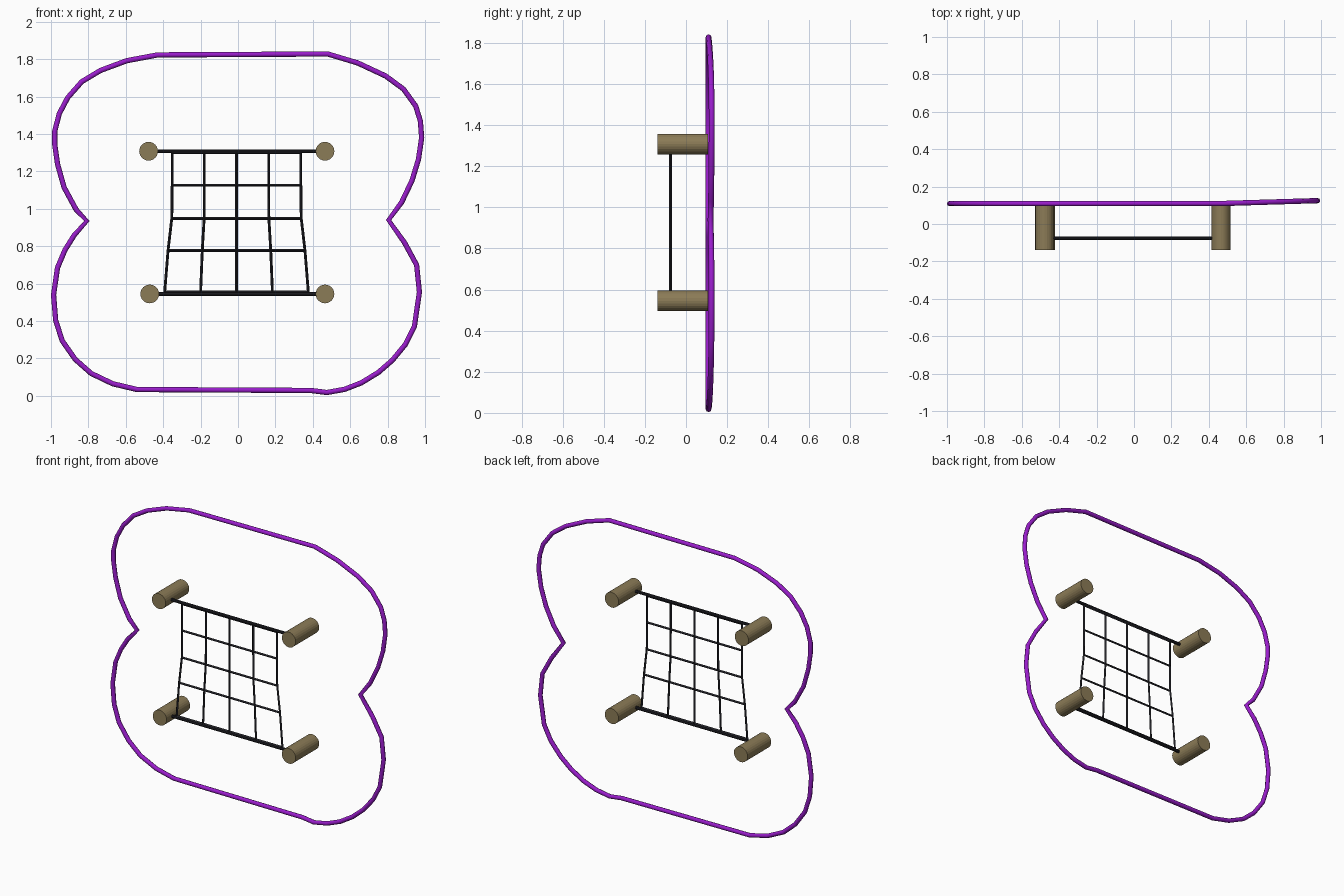
import bpy, bmesh, math
from mathutils import Vector

if "Cube" in bpy.data.objects:
    bpy.data.objects.remove(bpy.data.objects["Cube"])


def material(name, rgb):
    m = bpy.data.materials.new(name)
    m.diffuse_color = (*rgb, 1)
    m.use_nodes = True
    m.node_tree.nodes["Principled BSDF"].inputs["Base Color"].default_value = m.diffuse_color
    return m


PURPLE = material("purple", (0.32, 0.012, 0.6))
TAN = material("tan", (0.26, 0.2, 0.095))
BLACK = material("black", (0.015, 0.015, 0.02))


def rod(name, a, b, radius, sides, mat):
    a, b = Vector(a), Vector(b)
    bpy.ops.mesh.primitive_cylinder_add(vertices=sides, radius=radius,
                                        depth=(b - a).length, location=(a + b) / 2)
    o = bpy.context.object
    o.name = name
    o.rotation_euler = (b - a).to_track_quat('Z', 'Y').to_euler()
    o.data.materials.append(mat)
    return o


# Purple outline loop: (x, z) path, bending slightly backward on the right
path = [(-.43, 1.823), (.48, 1.828), (.64, 1.78), (.79, 1.71), (.885, 1.64), (.95, 1.55),
        (.975, 1.47), (.982, 1.38), (.965, 1.265), (.93, 1.15), (.875, 1.035), (.805, .94),
        (.89, .82), (.955, .70), (.97, .555), (.943, .37), (.895, .275), (.825, .19),
        (.75, .125), (.66, .07), (.57, .035), (.475, .018), (.39, .029), (-.54, .034),
        (-.67, .065), (-.785, .12), (-.87, .195), (-.94, .295), (-.975, .405), (-.986, .54),
        (-.965, .685), (-.925, .78), (-.875, .86), (-.808, .935), (-.865, .995),
        (-.93, 1.115), (-.965, 1.24), (-.98, 1.345), (-.98, 1.415), (-.955, 1.51),
        (-.91, 1.595), (-.835, 1.68), (-.735, 1.74), (-.595, 1.792)]
cu = bpy.data.curves.new("outline_loop", 'CURVE')
cu.dimensions = '3D'
cu.bevel_depth = 0.014
cu.bevel_resolution = 2
sp = cu.splines.new('POLY')
sp.points.add(len(path) - 1)
for p, (x, z) in zip(sp.points, path):
    p.co = (x, 0.109 + 0.03 * max(0, x - 0.45), z, 1)
sp.use_cyclic_u = True
cu.materials.append(PURPLE)
bpy.context.collection.objects.link(bpy.data.objects.new("outline_loop", cu))

# Four pegs and the two bars between them
for row, z, left in (("top", 1.308, -0.478), ("bottom", 0.545, -0.472)):
    for side, x in (("left", left), ("right", 0.465)):
        rod(f"{row}_{side}_peg", (x, -0.138, z), (x, 0.106, z), 0.05, 24, TAN)
    rod(f"{row}_bar", (left, -0.076, z), (0.465, -0.076, z), 0.01, 8, BLACK)

# Net: a flaring 4 x 4 grid turned into strands
bm = bmesh.new()
rows = [(1.3, .344), (1.126, .344), (.949, .346), (.778, .366), (.555, .384)]
grid = [[bm.verts.new((-.008 + w * i / 2, -.076, z)) for i in range(-2, 3)] for z, w in rows]
for r in range(4):
    for c in range(4):
        bm.faces.new((grid[r][c], grid[r + 1][c], grid[r + 1][c + 1], grid[r][c + 1]))
me = bpy.data.meshes.new("net")
bm.to_mesh(me)
bm.free()
me.materials.append(BLACK)
net = bpy.data.objects.new("net", me)
bpy.context.collection.objects.link(net)
wire = net.modifiers.new("strands", 'WIREFRAME')
wire.thickness = 0.015
wire.use_boundary = True
